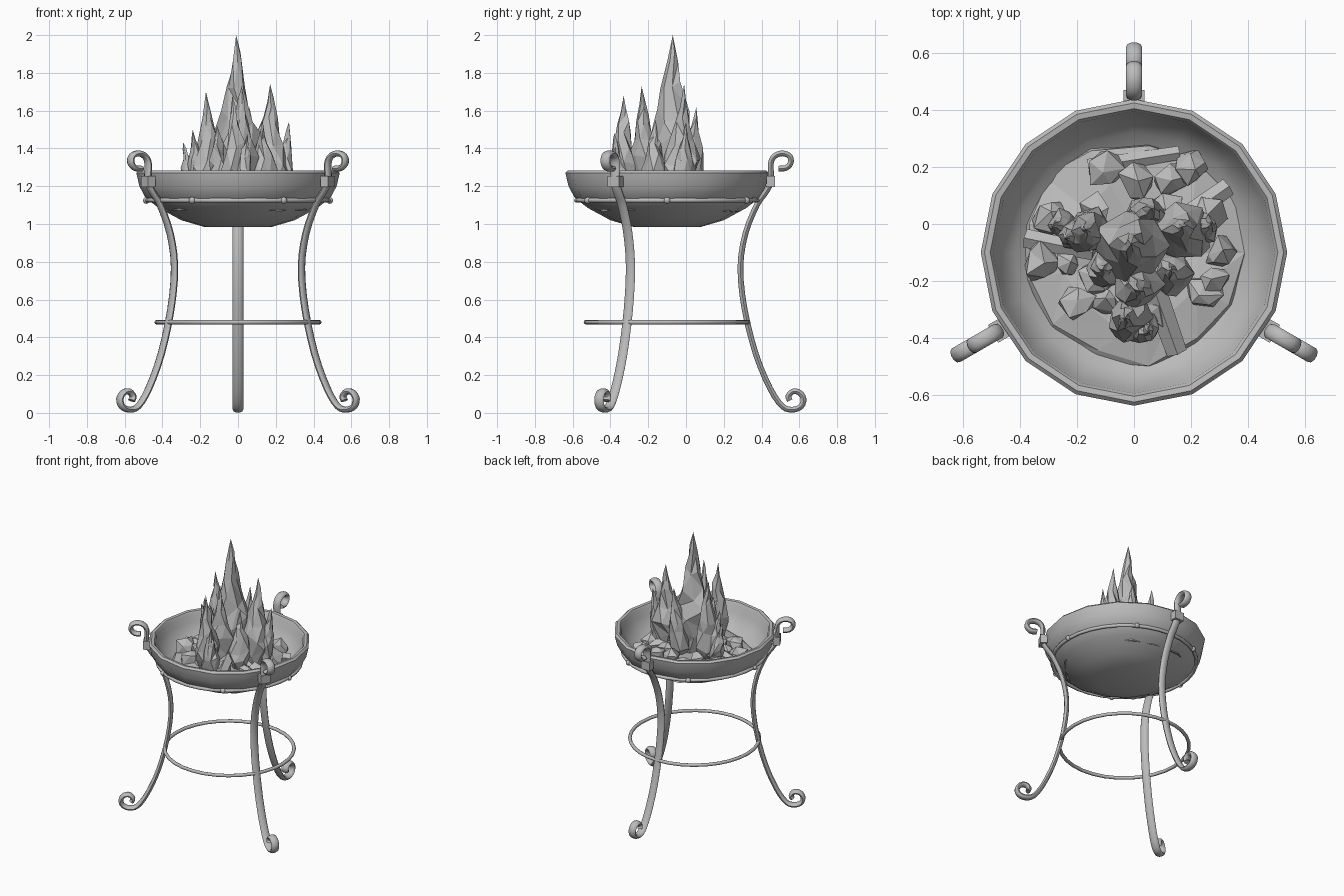
import bpy, bmesh, math, random
from mathutils import Vector, Matrix

cube = bpy.data.objects.get("Cube")
if cube:
    bpy.data.objects.remove(cube, do_unlink=True)
random.seed(7)
CENTRE = Vector((0, -0.1, 0))

grey = bpy.data.materials.new("plain_grey")
grey.use_nodes = True
grey.diffuse_color = (0.5, 0.5, 0.5, 1)
grey.node_tree.nodes["Principled BSDF"].inputs["Base Color"].default_value = (0.5, 0.5, 0.5, 1)


def finish(name, bm, smooth=None):
    """Turn a bmesh into an object, smooth by angle when asked."""
    bmesh.ops.recalc_face_normals(bm, faces=bm.faces)
    mesh = bpy.data.meshes.new(name)
    bm.to_mesh(mesh)
    bm.free()
    mesh.materials.append(grey)
    obj = bpy.data.objects.new(name, mesh)
    bpy.context.collection.objects.link(obj)
    if smooth:
        bpy.ops.object.select_all(action='DESELECT')
        obj.select_set(True)
        bpy.context.view_layer.objects.active = obj
        bpy.ops.object.shade_smooth_by_angle(angle=math.radians(smooth))
    return obj


def skin(bm, rings, loop=False):
    """Bridge rings of vertices, capping the ends of an open run."""
    n = len(rings[0])
    pairs = list(zip(rings, rings[1:])) + ([(rings[-1], rings[0])] if loop else [])
    for a, b in pairs:
        for i in range(n):
            j = (i + 1) % n
            bm.faces.new((a[i], a[j], b[j], b[i]))
    if not loop:
        bm.faces.new(rings[0])
        bm.faces.new(rings[-1])


def circle(bm, r, z, sides):
    return [bm.verts.new(CENTRE + Vector((r * math.cos(math.tau * i / sides),
                                          r * math.sin(math.tau * i / sides), z)))
            for i in range(sides)]


def hoop(name, radius, z, tube, sides):
    bm = bmesh.new()
    rings = [circle(bm, radius + tube * math.cos(math.tau * k / 8),
                    z + tube * math.sin(math.tau * k / 8), sides) for k in range(8)]
    skin(bm, rings, loop=True)
    return finish(name, bm, 50)


# Bowl: outer wall, rolled rim, inner wall
profile = [(0.18, 0.985), (0.3, 1.02), (0.42, 1.085), (0.49, 1.14), (0.522, 1.2),
           (0.535, 1.255), (0.538, 1.27), (0.525, 1.283), (0.505, 1.28), (0.495, 1.265),
           (0.485, 1.21), (0.42, 1.12), (0.28, 1.05), (0.15, 1.03)]
bm = bmesh.new()
skin(bm, [circle(bm, r, z, 16) for r, z in profile])
finish("bowl", bm, 40)

# Hoops and rivets
hoop("bowl_band", 0.48, 1.125, 0.012, 32)
hoop("leg_brace_hoop", 0.43, 0.48, 0.012, 32)
bm = bmesh.new()
for k in range(6):
    a = math.tau * k / 6
    spot = CENTRE + Vector((0.485 * math.cos(a), 0.485 * math.sin(a), 1.125))
    bmesh.ops.create_uvsphere(bm, u_segments=8, v_segments=6, radius=0.018,
                              matrix=Matrix.Translation(spot))
finish("band_rivets", bm, 60)

# Legs: scrolled bar swept along a (radius, height) path
path = [(0.59, 1.293), (0.63, 1.297), (0.655, 1.325), (0.648, 1.36), (0.61, 1.374),
        (0.57, 1.36), (0.549, 1.32), (0.55, 1.225), (0.52, 1.165), (0.475, 1.1),
        (0.415, 0.95), (0.388, 0.77), (0.41, 0.55), (0.47, 0.31), (0.545, 0.13),
        (0.61, 0.035), (0.665, 0.017), (0.71, 0.035), (0.722, 0.075), (0.7, 0.108),
        (0.665, 0.113), (0.642, 0.088), (0.65, 0.065)]


def smooth_path(points):
    p = [Vector(q) for q in points]
    p = [2 * p[0] - p[1]] + p + [2 * p[-1] - p[-2]]
    out = []
    for a, b, c, d in zip(p, p[1:], p[2:], p[3:]):
        for t in (0, 1 / 3, 2 / 3):
            out.append(0.5 * (2 * b + (c - a) * t + (2 * a - 5 * b + 4 * c - d) * t * t
                              + (3 * b - a - 3 * c + d) * t ** 3))
    return out + [p[-2]]


def leg(name, angle):
    pts = smooth_path(path)
    turn = Matrix.Translation(CENTRE) @ Matrix.Rotation(angle, 4, 'Z')
    bm = bmesh.new()
    rings = []
    for i, p in enumerate(pts):
        t = (pts[min(i + 1, len(pts) - 1)] - pts[max(i - 1, 0)]).normalized()
        n = Vector((-t.y, t.x))
        ring = []
        for k in range(10):
            a = math.tau * k / 10
            q = p + n * 0.016 * math.sin(a)
            ring.append(bm.verts.new(turn @ Vector((q.x, 0.028 * math.cos(a), q.y))))
        rings.append(ring)
    skin(bm, rings)
    finish(name, bm, 50)
    # Square clamp holding the bar to the bowl
    bm = bmesh.new()
    bmesh.ops.create_cube(bm, size=1, matrix=turn @ Matrix.Translation((0.548, 0, 1.225))
                          @ Matrix.Diagonal((0.046, 0.072, 0.06, 1)))
    finish(name + "_clamp", bm)


for name, deg in (("back_leg", 90), ("right_leg", 210), ("left_leg", 330)):
    leg(name, math.radians(deg))

# Ember bed: uneven low mound
bm = bmesh.new()
rings = []
for r, z in ((0.4, 1.08), (0.385, 1.115), (0.24, 1.14), (0.1, 1.15)):
    ring = circle(bm, r, z, 13)
    for v in ring:
        v.co += Vector([random.uniform(-0.018, 0.018) for _ in "xyz"])
    rings.append(ring)
skin(bm, rings)
bmesh.ops.triangulate(bm, faces=bm.faces)
finish("ember_bed", bm)

# Coals: jittered faceted lumps
bm = bmesh.new()
coals = [(-0.1, 0.19), (0.01, 0.15), (0.13, 0.16), (0.2, 0.2), (-0.13, 0.05), (-0.29, 0.03),
         (-0.33, -0.13), (-0.23, -0.14), (-0.2, -0.27), (-0.1, -0.27), (0.28, -0.19),
         (0.24, -0.24), (0.3, -0.1), (-0.12, -0.18), (0.26, 0.04), (-0.22, -0.02),
         (0.08, -0.3), (0.12, 0.06)]
for x, y in coals:
    size = random.uniform(0.05, 0.072)
    made = bmesh.ops.create_icosphere(bm, subdivisions=1, radius=size,
                                      matrix=Matrix.Translation((x, y, 1.155))
                                      @ Matrix.Rotation(random.uniform(0, 6), 4, 'Z'))
    for v in made["verts"]:
        v.co += Vector([random.uniform(-0.25, 0.25) * size for _ in "xyz"])
finish("coals", bm)


# Logs: split timber lying in the embers
def log(name, start, end, width):
    a, b = Vector(start), Vector(end)
    bm = bmesh.new()
    bmesh.ops.create_cone(bm, cap_ends=True, segments=5, radius1=width, radius2=width * 0.85,
                          depth=(b - a).length,
                          matrix=Matrix.Translation((a + b) / 2)
                          @ (b - a).to_track_quat('Z', 'Y').to_matrix().to_4x4())
    finish(name, bm)


log("front_log", (0.06, -0.2, 1.2), (0.15, -0.45, 1.13), 0.045)
log("right_log", (-0.38, -0.05, 1.14), (-0.14, -0.1, 1.19), 0.035)
log("left_log", (0.12, -0.02, 1.18), (0.33, 0.13, 1.14), 0.04)
log("back_log", (-0.16, 0.2, 1.13), (0.16, 0.25, 1.13), 0.03)


# Flames: faceted tongues rising to a leaning tip
def flame(bm, foot, tip, width, sides=7):
    base, top = Vector((*foot, 1.13)), Vector(tip)
    rings = []
    for k, (h, w) in enumerate(((0, 0.6), (0.16, 0.95), (0.34, 1), (0.52, 0.72),
                                (0.7, 0.42), (0.85, 0.2))):
        mid = base.lerp(top, h)
        ring = []
        for i in range(sides):
            a = math.tau * (i + 0.5 * (k % 2)) / sides
            r = width * w * random.uniform(0.72, 1.15)
            lift = random.uniform(-0.06, 0.06) * (top.z - base.z) if k else 0
            ring.append(bm.verts.new(mid + Vector((r * math.cos(a), r * math.sin(a), lift))))
        rings.append(ring)
    skin(bm, rings)
    bmesh.ops.pointmerge(bm, verts=[bm.verts.new(top)], merge_co=top)
    peak = [f for f in bm.faces if set(f.verts) == set(rings[-1])]
    poked = bmesh.ops.poke(bm, faces=peak)["verts"]
    poked[0].co = top


flames = [((0, -0.08), (-0.01, -0.07, 2.0), 0.135),
          ((0.17, -0.04), (0.17, -0.01, 1.74), 0.1),
          ((-0.14, -0.03), (-0.17, -0.02, 1.7), 0.085),
          ((0.01, -0.2), (0.02, -0.235, 1.73), 0.09),
          ((-0.01, -0.33), (-0.03, -0.33, 1.68), 0.08),
          ((0.04, 0.01), (0.06, 0.055, 1.62), 0.08),
          ((0.23, -0.02), (0.27, 0.0, 1.54), 0.06),
          ((-0.23, 0), (-0.29, -0.01, 1.43), 0.055),
          ((-0.2, -0.03), (-0.24, -0.05, 1.5), 0.06),
          ((0.13, -0.18), (0.13, -0.16, 1.55), 0.075),
          ((-0.09, -0.15), (-0.11, -0.16, 1.52), 0.07),
          ((0.02, -0.36), (0.05, -0.38, 1.48), 0.06)]
bm = bmesh.new()
for foot, tip, width in flames:
    flame(bm, foot, tip, width)
loose = [v for v in bm.verts if not v.link_faces]
bmesh.ops.delete(bm, geom=loose, context='VERTS')
bmesh.ops.triangulate(bm, faces=bm.faces)
finish("flames", bm)
